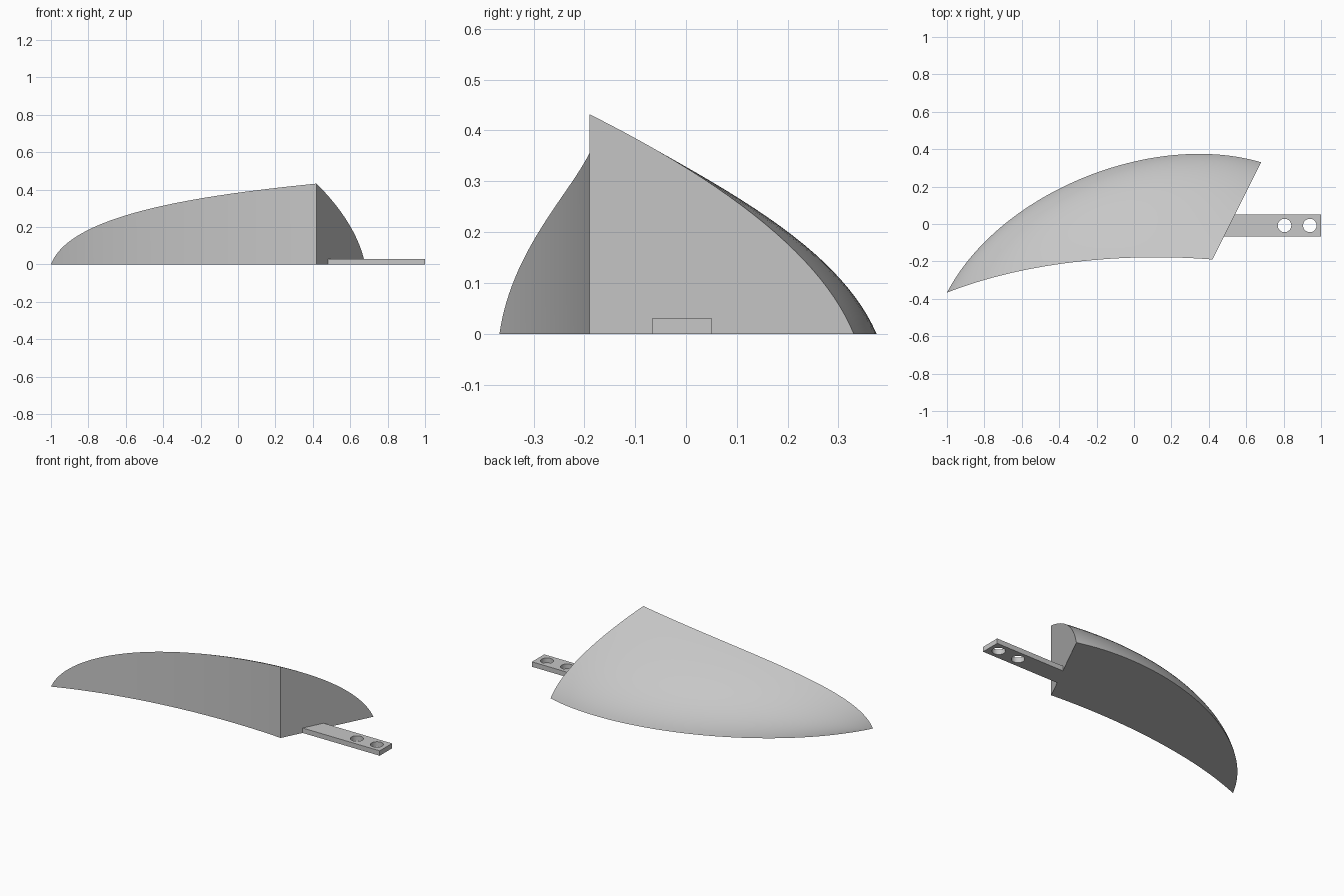
import bpy, bmesh, math
from mathutils import Vector
from mathutils.geometry import interpolate_bezier

cube = bpy.data.objects.get("Cube")
if cube:
    bpy.data.objects.remove(cube)

grey = bpy.data.materials.new("plain_grey")
grey.use_nodes = True
colour = (0.57, 0.57, 0.57, 1)
grey.diffuse_color = colour
grey.node_tree.nodes["Principled BSDF"].inputs["Base Color"].default_value = colour

SKEW = 0.5       # sections run parallel to the slanted root face
STATIONS, ARC = 56, 24


def bezier(*pts):
    return interpolate_bezier(*[Vector((a, b, 0)) for a, b in pts], 200)


def lookup(points, key, value):
    """Point on a sampled curve where key(point) reaches value."""
    for a, b in zip(points, points[1:]):
        ka, kb = key(a), key(b)
        if kb >= value:
            return a.lerp(b, min(1, max(0, (value - ka) / (kb - ka))))
    return points[-1].copy()


def skewed(p):
    return p.x - SKEW * p.y


# Plan outlines of the front wall and back edge, and the ridge height over x
front = bezier((-1, -.367), (-.55, -.19), (0, -.155), (.42, -.19))
back = bezier((-1, -.367), (-.72, .17), (.1, .5), (.68, .33))
ridge = bezier((-1, 0), (-.9, .27), (-.2, .37), (.42, .432))
s_tip, s_root = skewed(front[0]), skewed(front[-1])

# Blade: sections lofted from the pointed tip to the root
bm = bmesh.new()
tip = bm.verts.new(front[0])
previous = None
for i in range(1, STATIONS + 1):
    k = (i / STATIONS) ** 2
    s = s_tip + (s_root - s_tip) * k
    f, b = lookup(front, skewed, s), lookup(back, skewed, s)
    height = lookup(ridge, lambda p: p.x, f.x).y
    full = 0.5 + 0.2 * (1 - k)
    ring = [bm.verts.new(f)]
    for j in range(ARC + 1):
        t = j / ARC
        p = f.lerp(b, 1.66 * t * (1 - t) + t * t)
        p.z = height * ((1 - t) ** 2 + 2 * full * t * (1 - t))
        ring.append(bm.verts.new(p))
    for j in range(len(ring)):
        n = (j + 1) % len(ring)
        if previous:
            bm.faces.new((previous[j], previous[n], ring[n], ring[j]))
        else:
            bm.faces.new((tip, ring[n], ring[j]))
    previous = ring
bm.faces.new(previous)
bmesh.ops.recalc_face_normals(bm, faces=bm.faces)
mesh = bpy.data.meshes.new("blade")
bm.to_mesh(mesh)
bm.free()
blade = bpy.data.objects.new("blade", mesh)
bpy.context.collection.objects.link(blade)
mesh.materials.append(grey)

# Mounting tab: flat outline with two bolt holes, thickened
y0, y1 = -.067, .051
mid = (y0 + y1) / 2
outline = [(s_root + SKEW * y0, y0), (1, y0), (1, y1), (s_root + SKEW * y1, y1)]
loops = [outline]
for x in (.805, .94):
    angles = [math.tau * a / 40 for a in range(40)]
    loops.append([(x + .036 * math.cos(a), mid + .036 * math.sin(a)) for a in angles])
curve = bpy.data.curves.new("mounting_tab", 'CURVE')
curve.dimensions = '2D'
curve.fill_mode = 'BOTH'
curve.extrude = .015
for loop in loops:
    spline = curve.splines.new('POLY')
    spline.points.add(len(loop) - 1)
    for point, (x, y) in zip(spline.points, loop):
        point.co = (x, y, 0, 1)
    spline.use_cyclic_u = True
curve.materials.append(grey)
tab = bpy.data.objects.new("mounting_tab", curve)
tab.location.z = .015
bpy.context.collection.objects.link(tab)


def activate(obj):
    bpy.ops.object.select_all(action='DESELECT')
    obj.select_set(True)
    bpy.context.view_layer.objects.active = obj


activate(tab)
bpy.ops.object.convert(target='MESH')
for obj in (blade, tab):
    activate(obj)
    bpy.ops.object.shade_smooth_by_angle(angle=math.radians(30))
